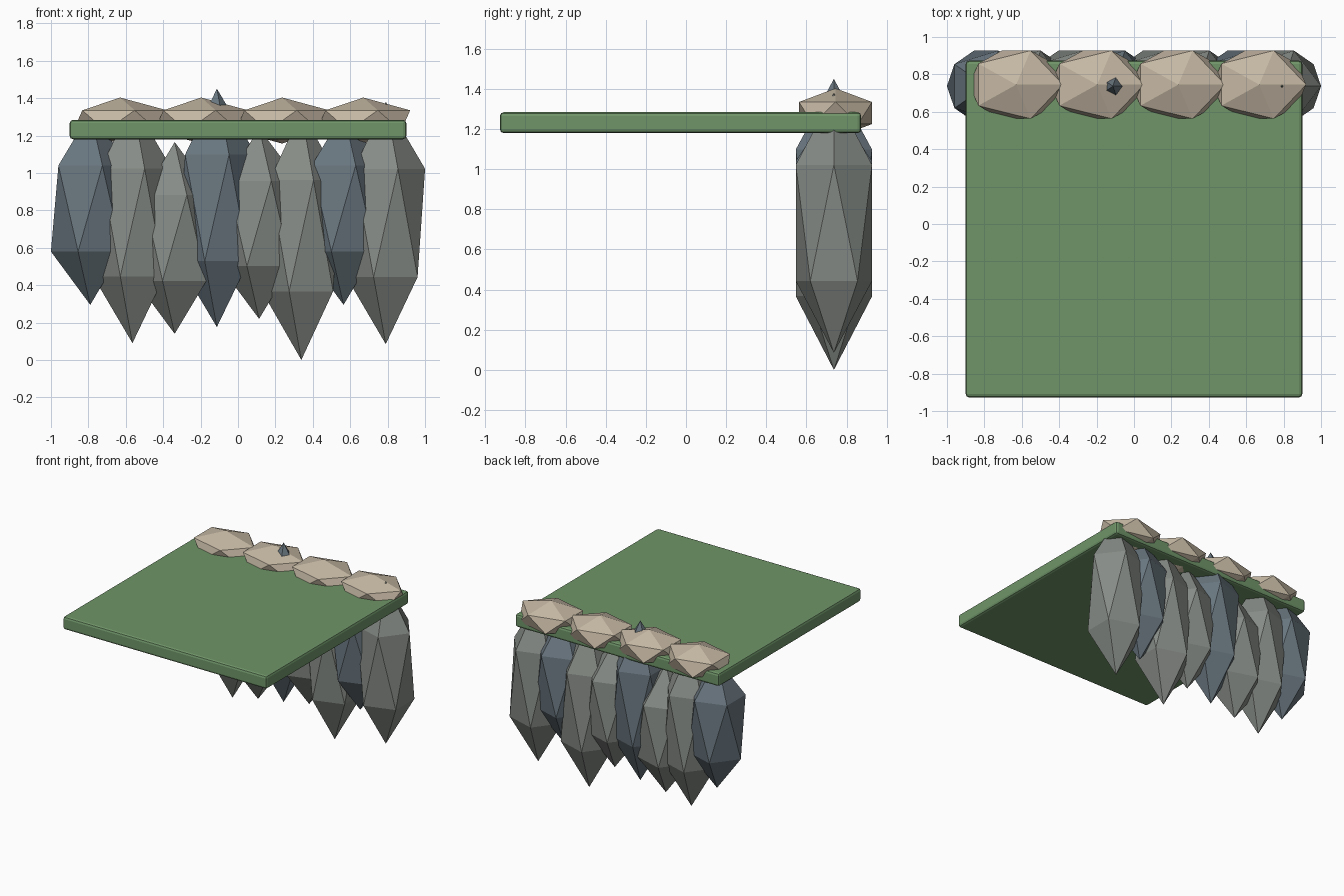
import bpy

if "Cube" in bpy.data.objects:
    bpy.data.objects.remove(bpy.data.objects["Cube"])


def material(name, color):
    m = bpy.data.materials.new(name)
    m.diffuse_color = (*color, 1)
    m.use_nodes = True
    m.node_tree.nodes["Principled BSDF"].inputs["Base Color"].default_value = m.diffuse_color
    return m


grass = material("grass", (0.16, 0.30, 0.14))
grey = material("grey_stone", (0.24, 0.26, 0.24))
blue = material("blue_stone", (0.14, 0.18, 0.21))
sand = material("sandstone", (0.56, 0.48, 0.37))


def rock(name, loc, scale, mat):
    # faceted 20-sided stone stretched to shape
    bpy.ops.mesh.primitive_ico_sphere_add(subdivisions=1, radius=1, location=loc)
    ob = bpy.context.object
    ob.name = name
    ob.scale = scale
    bpy.ops.object.transform_apply(location=False, rotation=False, scale=True)
    ob.data.materials.append(mat)


# grassy ledge slab
bpy.ops.mesh.primitive_cube_add(size=1, location=(0, -0.027, 1.232))
slab = bpy.context.object
slab.name = "grass_ledge"
slab.scale = (1.8, 1.8, 0.104)
bpy.ops.object.transform_apply(location=False, rotation=False, scale=True)
slab.data.materials.append(grass)
bev = slab.modifiers.new("soft_edge", 'BEVEL')
bev.width = 0.018
bev.segments = 2

# row of hanging cliff stones: bottom and top heights
spans = [(0.295, 1.325), (0.09, 1.38), (0.14, 1.165), (0.176, 1.45),
         (0.22, 1.24), (0.0, 1.328), (0.295, 1.325), (0.085, 1.38)]
for i, (lo, hi) in enumerate(spans):
    rock(f"cliff_stone_{i + 1}", (-0.79 + i * 1.58 / 7, 0.737, (lo + hi) / 2),
         (0.235, 0.2235, (hi - lo) / 2), blue if i % 3 == 0 else grey)

# flat rim stones along the back edge
for i in range(4):
    rock(f"rim_stone_{i + 1}", (-0.63 + i * 0.4333, 0.745, 1.28),
         (0.28, 0.214, 0.123), sand)
